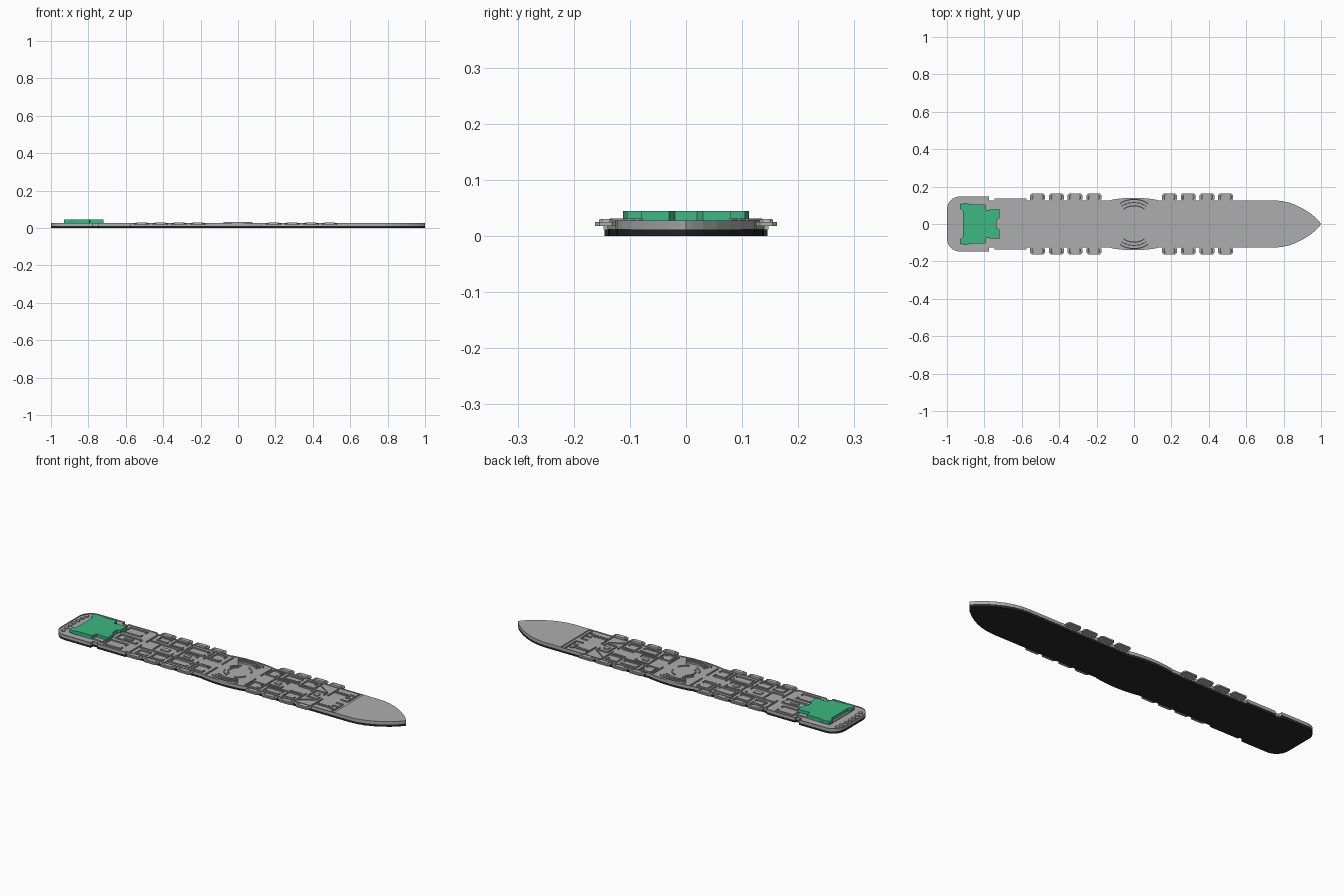
import bpy, bmesh, math

cube = bpy.data.objects.get("Cube")
if cube:
    bpy.data.objects.remove(cube, do_unlink=True)

HULL_TOP, FLOOR, TOP = 0.012, 0.022, 0.028
BOW_START = 0.66
WALL = 0.006


def material(name, colour):
    mat = bpy.data.materials.new(name)
    mat.use_nodes = True
    mat.diffuse_color = (*colour, 1)
    mat.node_tree.nodes["Principled BSDF"].inputs["Base Color"].default_value = (*colour, 1)
    return mat


GREY = material("deck grey", (0.42, 0.42, 0.42))
BLACK = material("hull black", (0.02, 0.02, 0.022))
GREEN = material("pool green", (0.045, 0.48, 0.22))


def finish(name, bm, mat):
    mesh = bpy.data.meshes.new(name)
    bmesh.ops.recalc_face_normals(bm, faces=bm.faces)
    bm.to_mesh(mesh)
    bm.free()
    mesh.materials.append(mat)
    obj = bpy.data.objects.new(name, mesh)
    bpy.context.collection.objects.link(obj)
    return obj


def add_prism(bm, points, low, high, top_scale=1):
    """Extrude a closed outline upwards, optionally tapering it; returns the top face."""
    cx = sum(p[0] for p in points) / len(points)
    cy = sum(p[1] for p in points) / len(points)
    a = [bm.verts.new((x, y, low)) for x, y in points]
    b = [bm.verts.new((cx + (x - cx) * top_scale, cy + (y - cy) * top_scale, high))
         for x, y in points]
    bm.faces.new(a[::-1])
    for i in range(len(a)):
        j = (i + 1) % len(a)
        bm.faces.new((a[i], a[j], b[j], b[i]))
    return bm.faces.new(b)


def add_box(bm, x, y, w, d, low=FLOOR, high=TOP):
    x0, x1, y0, y1 = x - w / 2, x + w / 2, y - d / 2, y + d / 2
    add_prism(bm, [(x0, y0), (x1, y0), (x1, y1), (x0, y1)], low, high)


def add_room(bm, x, y, w, d):
    """Four thin walls, with a doorway left in the forward wall."""
    for s in (-1, 1):
        add_box(bm, x, y + s * d / 2, w + WALL, WALL)
        add_box(bm, x + w / 2, y + s * d * 0.36, WALL, d * 0.28)
    add_box(bm, x - w / 2, y, WALL, d)


def add_arc(bm, x, y, radius, start, end, width=WALL, steps=16, high=TOP):
    """Curved wall, built as one short prism for each step."""
    for i in range(steps):
        angles = [math.radians(start + (end - start) * (i + k) / steps) for k in (0, 1)]
        outer = [(x + radius * math.cos(t), y + radius * math.sin(t)) for t in angles]
        inner = [(x + (radius - width) * math.cos(t), y + (radius - width) * math.sin(t))
                 for t in reversed(angles)]
        add_prism(bm, outer + inner, FLOOR, high)


def mirrored(half):
    """Close a half outline, given from stern to bow, across the centre line."""
    return half + [(x, -y) for x, y in reversed(half) if y > 0]


# Half outlines: rounded stern, stepped sides, midship bulge, pointed bow
stern = [(-0.93 - 0.07 * math.cos(t), 0.077 + 0.07 * math.sin(t))
         for t in [math.pi / 2 * i / 8 for i in range(9)]]
steps = [(-0.775, 0.147), (-0.775, 0.126), (-0.745, 0.126), (-0.745, 0.137),
         (-0.575, 0.137), (-0.575, 0.126)]
bulge = [(-0.13 + 0.26 * i / 16, 0.126 + 0.014 * math.sin(math.pi * i / 16) ** 0.7)
         for i in range(17)]
bow = [(0.75, 0.126), (0.79, 0.123), (0.83, 0.114), (0.87, 0.099), (0.91, 0.078),
       (0.945, 0.055), (0.975, 0.03), (0.992, 0.011), (1, 0)]
main = stern + steps + bulge

# Hull base
bm = bmesh.new()
add_prism(bm, [(x, y * 0.99) for x, y in mirrored(main + bow)], 0, HULL_TOP)
finish("hull_base", bm, BLACK)

# Main deck, recessed inside a low rim
bm = bmesh.new()
top = add_prism(bm, mirrored(main + [(BOW_START, 0.126)]), HULL_TOP, TOP)
bmesh.ops.inset_region(bm, faces=[top], thickness=0.008, use_even_offset=True)
inner = bmesh.ops.extrude_face_region(bm, geom=[top])
bmesh.ops.translate(bm, vec=(0, 0, FLOOR - TOP),
                    verts=[g for g in inner["geom"] if isinstance(g, bmesh.types.BMVert)])
if top.is_valid:
    bmesh.ops.delete(bm, geom=[top], context="FACES_ONLY")
finish("main_deck", bm, GREY)

# Solid bow deck
bm = bmesh.new()
add_prism(bm, mirrored([(BOW_START, 0.126)] + bow), HULL_TOP, TOP)
finish("bow_deck", bm, GREY)

# Rooms on the centre line
bm = bmesh.new()
for x, w, d in [(-0.65, 0.12, 0.05), (-0.43, 0.11, 0.08), (-0.3, 0.09, 0.06),
                (0.24, 0.08, 0.07), (0.47, 0.06, 0.08)]:
    add_room(bm, x, 0, w, d)
    add_box(bm, x, 0, w * 0.4, d * 0.3)
finish("centre_rooms", bm, GREY)

# Paired side cabins
bm = bmesh.new()
for s in (-1, 1):
    for x, y, w, d in [(-0.67, 0.085, 0.1, 0.06), (-0.5, 0.09, 0.06, 0.04),
                       (-0.41, 0.085, 0.07, 0.05), (-0.29, 0.075, 0.1, 0.05),
                       (-0.17, 0.07, 0.06, 0.07), (0.16, 0.08, 0.05, 0.06),
                       (0.27, 0.085, 0.09, 0.04), (0.37, 0.07, 0.06, 0.07)]:
        add_room(bm, x, s * y, w, d)
finish("side_cabins", bm, GREY)

# Cross walls with a passage through the middle
bm = bmesh.new()
for s in (-1, 1):
    for x in (-0.74, -0.56, -0.35, -0.22, -0.11, 0.12, 0.2, 0.42, 0.52):
        add_box(bm, x, s * 0.068, WALL, 0.09)
    add_box(bm, -0.35, s * 0.045, 0.4, WALL)
    add_box(bm, 0.27, s * 0.05, 0.3, WALL)
    # Slanted walls leading towards the bow
    add_prism(bm, [(0.42, s * 0.1), (0.426, s * 0.1), (0.5, s * 0.05), (0.494, s * 0.05)],
              FLOOR, TOP)
finish("cross_walls", bm, GREY)

# Rows of seats near the bow
bm = bmesh.new()
for s in (-1, 1):
    for i in range(5):
        add_box(bm, 0.535 + i * 0.018, s * 0.08, 0.01, 0.016)
    for i in range(3):
        add_box(bm, 0.62, s * (0.02 + i * 0.035), 0.04 - i * 0.008, WALL)
    add_box(bm, 0.64, s * 0.07, WALL, 0.09)
finish("bow_seats", bm, GREY)

# Round hall amidships
bm = bmesh.new()
for start in (20, 110, 200, 290):
    add_arc(bm, 0, 0, 0.07, start, start + 50)
add_arc(bm, 0, 0, 0.052, 120, 240)
finish("round_hall", bm, GREY)

# Curved galleries along the bulge
bm = bmesh.new()
for s in (-1, 1):
    for r in (0.1, 0.118, 0.135):
        add_arc(bm, 0, 0, r, s * 55, s * 125, high=TOP + 0.003)
    for i in range(6):
        t = math.radians(60 + i * 12)
        add_box(bm, 0.109 * math.cos(t), s * 0.109 * math.sin(t), 0.008, 0.01)
finish("bulge_galleries", bm, GREY)

# Stern deck under the pool, and its row of round stools
bm = bmesh.new()
add_box(bm, -0.83, 0, 0.19, 0.2)
finish("pool_plinth", bm, GREY)
bm = bmesh.new()
for i in range(7):
    y = -0.099 + i * 0.033
    cx = -0.977 + 0.6 * y * y
    ring = [(cx + 0.011 * math.cos(k * math.tau / 12), y + 0.011 * math.sin(k * math.tau / 12))
            for k in range(12)]
    add_prism(bm, ring, FLOOR, TOP)
finish("stern_stools", bm, GREY)

# Green pool block with a notched forward edge
bm = bmesh.new()
pool = [(-0.915, 0.07), (-0.93, 0.082), (-0.93, 0.106), (-0.9, 0.112), (-0.87, 0.105),
        (-0.795, 0.105), (-0.79, 0.075), (-0.72, 0.08), (-0.72, 0.03), (-0.735, 0.02)]
add_prism(bm, pool + [(x, -y) for x, y in reversed(pool)], TOP, 0.0445)
finish("pool_block", bm, GREEN)

# Lifeboats on both sides
bm = bmesh.new()
for s in (-1, 1):
    for first in (-0.515, 0.19):
        for i in range(4):
            x = first + i * 0.1
            w, y0, y1, c = 0.04, 0.124, 0.162, 0.008
            shape = [(x - w, s * y0), (x + w - c, s * y0), (x + w, s * (y0 + c)),
                     (x + w, s * (y1 - c)), (x + w - c, s * y1), (x - w + c, s * y1),
                     (x - w, s * (y1 - c))]
            add_prism(bm, shape, 0.018, 0.025)
            add_prism(bm, [(x + (px - x) * 0.75, s * 0.143 + (py - s * 0.143) * 0.65)
                           for px, py in shape], 0.025, 0.03, 0.9)
finish("lifeboats", bm, GREY)
